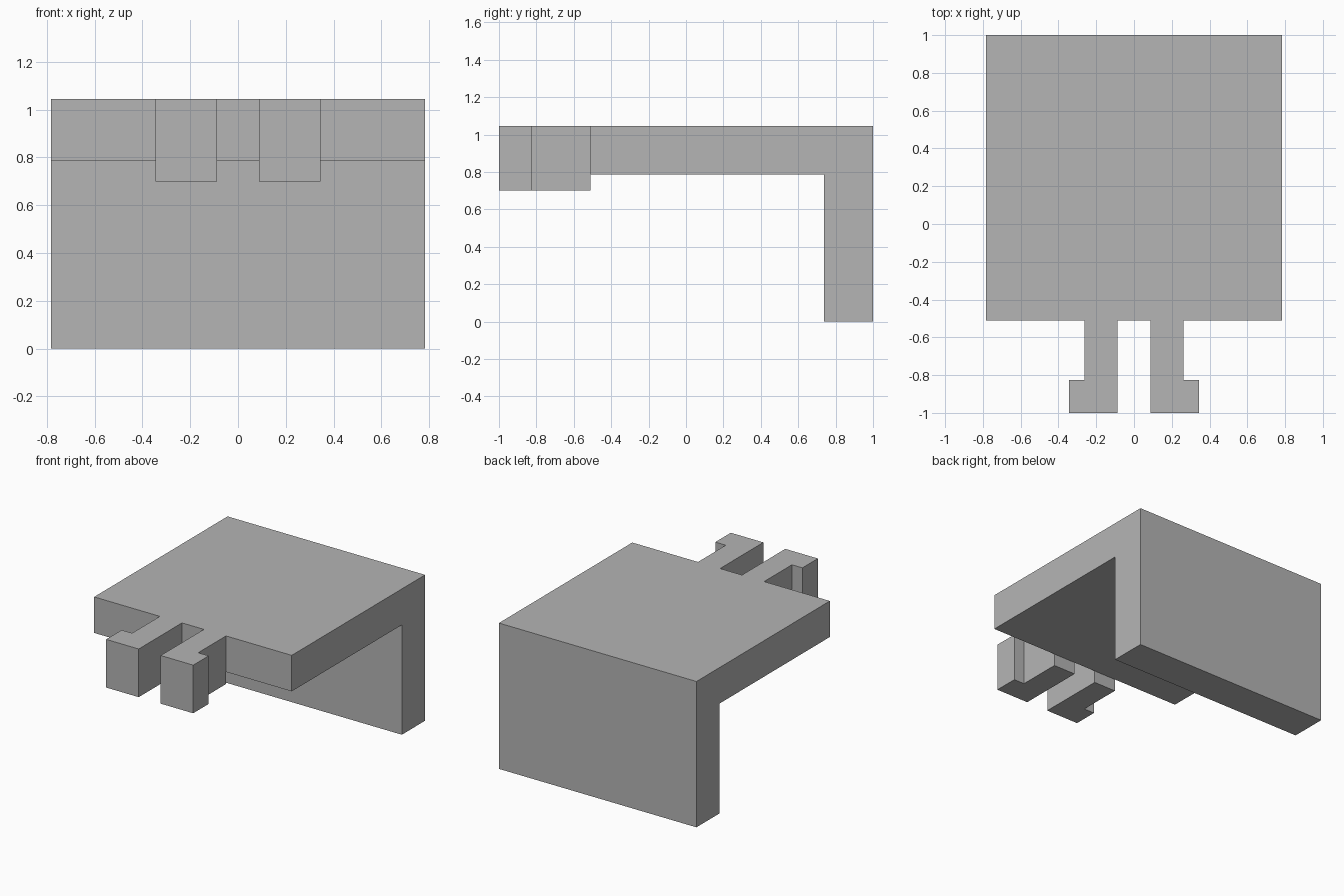
import bpy
import bmesh
from mathutils import Vector

cube = bpy.data.objects.get("Cube")
if cube:
    bpy.data.objects.remove(cube, do_unlink=True)

grey = bpy.data.materials.new("plain grey")
grey.use_nodes = True
colour = (0.46, 0.46, 0.46, 1)
grey.diffuse_color = colour
grey.node_tree.nodes["Principled BSDF"].inputs["Base Color"].default_value = colour

HALF_WIDTH = 0.783
TOP = 1.045
PLATE_BOTTOM = 0.787
CLIP_BOTTOM = 0.70
PLATE_FRONT = -0.51
WALL_FRONT = 0.737


def extrude_profile(name, points, direction):
    """Turn a closed outline into a solid by sweeping it along direction."""
    bm = bmesh.new()
    face = bm.faces.new([bm.verts.new(p) for p in points])
    swept = bmesh.ops.extrude_face_region(bm, geom=[face], use_keep_orig=True)
    verts = [g for g in swept["geom"] if isinstance(g, bmesh.types.BMVert)]
    bmesh.ops.translate(bm, verts=verts, vec=Vector(direction))
    bmesh.ops.recalc_face_normals(bm, faces=bm.faces)
    mesh = bpy.data.meshes.new(name)
    bm.to_mesh(mesh)
    bm.free()
    mesh.materials.append(grey)
    obj = bpy.data.objects.new(name, mesh)
    bpy.context.collection.objects.link(obj)
    return obj


# Top plate and rear wall as one L-shaped bracket
side_outline = [(PLATE_FRONT, TOP), (1, TOP), (1, 0), (WALL_FRONT, 0),
                (WALL_FRONT, PLATE_BOTTOM), (PLATE_FRONT, PLATE_BOTTOM)]
extrude_profile("bracket_body", [(-HALF_WIDTH, y, z) for y, z in side_outline],
                (2 * HALF_WIDTH, 0, 0))

# Pair of hooked clips, mirrored, with the hooks pointing outwards
hook_outline = [(0.087, PLATE_FRONT), (0.262, PLATE_FRONT), (0.262, -0.825),
                (0.345, -0.825), (0.345, -1), (0.087, -1)]
for name, side in (("left_clip", 1), ("right_clip", -1)):
    extrude_profile(name, [(side * x, y, CLIP_BOTTOM) for x, y in hook_outline],
                    (0, 0, TOP - CLIP_BOTTOM))
